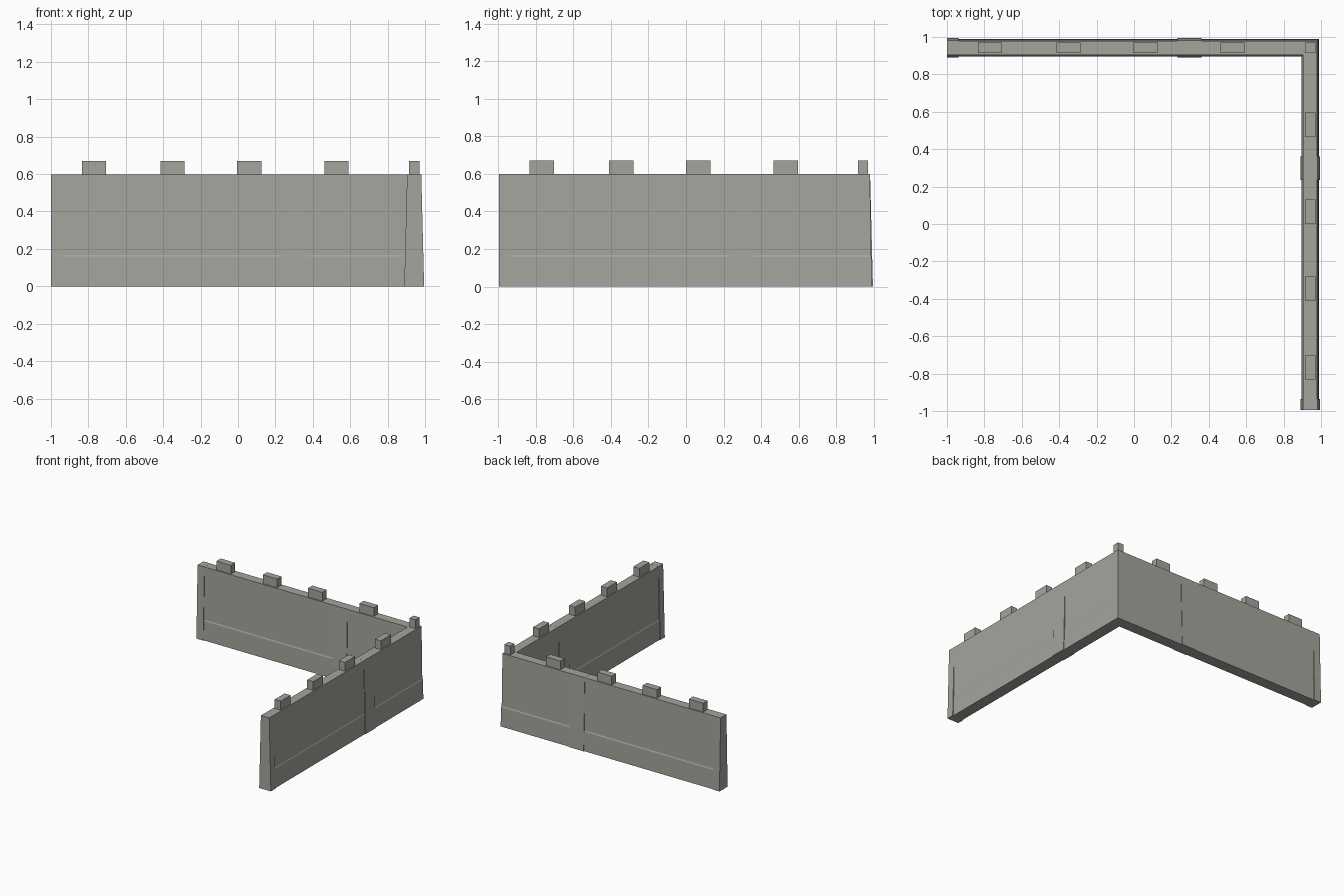
import bpy, bmesh
from mathutils import Vector

if "Cube" in bpy.data.objects:
    bpy.data.objects.remove(bpy.data.objects["Cube"])

stone = bpy.data.materials.new("grey stone")
stone.diffuse_color = (0.38, 0.37, 0.335, 1)
stone.use_nodes = True
stone.node_tree.nodes["Principled BSDF"].inputs["Base Color"].default_value = stone.diffuse_color

C = 0.942      # centre line of both walls
END = 0.995    # end of the y wall; the x wall starts at -1
TOP = 0.598
# half widths by height: plinth, sloped ledge, tapered wall
WALL = [(0.047, 0), (0.0455, 0.158), (0.0415, 0.168), (0.0375, TOP)]
PIER = [(0.053, 0), (0.0378, TOP + 0.0005)]


def section(half):
    """Closed symmetric cross-section from half widths."""
    return [(w, z) for w, z in half] + [(-w, z) for w, z in reversed(half)]


def sweep(name, half, path):
    """Loft a section along stations (point, sideways vector)."""
    bm = bmesh.new()
    rings = [[bm.verts.new(Vector((p[0] + s[0] * w, p[1] + s[1] * w, z)))
              for w, z in section(half)] for p, s in path]
    n = len(rings[0])
    for a, b in zip(rings, rings[1:]):
        for i in range(n):
            j = (i + 1) % n
            bm.faces.new((a[i], a[j], b[j], b[i]))
    bm.faces.new(rings[0])
    bm.faces.new(rings[-1][::-1])
    bmesh.ops.recalc_face_normals(bm, faces=bm.faces)
    me = bpy.data.meshes.new(name)
    bm.to_mesh(me)
    bm.free()
    me.materials.append(stone)
    ob = bpy.data.objects.new(name, me)
    bpy.context.collection.objects.link(ob)
    return ob


def along_x(a, b):
    return [((a, C), (0, 1)), ((b, C), (0, 1))]


def along_y(a, b):
    return [((C, a), (1, 0)), ((C, b), (1, 0))]


# L-shaped wall, mitred at the corner
sweep("corner_wall", WALL, [((-1, C), (0, 1)), ((C, C), (1, 1)), ((C, -END), (1, 0))])

# tapered piers at the open ends and along each wall
for a, b in ((-1, -0.938), (0.232, 0.36)):
    sweep("pier_back", PIER, along_x(a, b))
for a, b in ((-END, -0.935), (0.234, 0.362)):
    sweep("pier_right", PIER, along_y(a, b))

# merlons on top of the walls
MERLON = [(0.0275, TOP - 0.01), (0.0275, 0.67)]
for m in (-0.77, -0.35, 0.06, 0.527):
    sweep("merlon_back", MERLON, along_x(m - 0.065, m + 0.065))
for m in (-0.767, -0.345, 0.066, 0.531):
    sweep("merlon_right", MERLON, along_y(m - 0.065, m + 0.065))
sweep("merlon_corner", MERLON, along_x(C - 0.0275, C + 0.0275))
